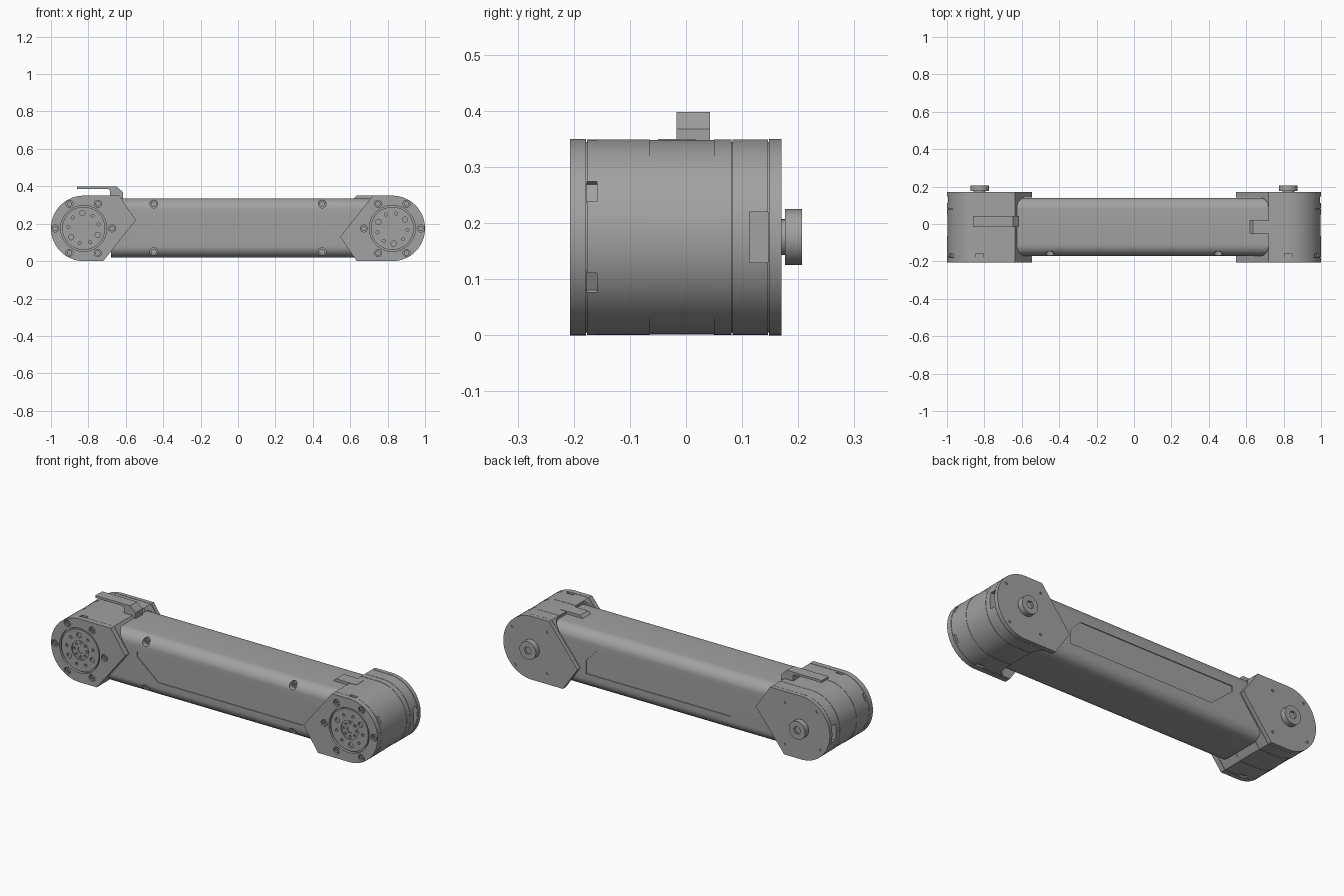
import bpy, bmesh
from math import pi, sin, cos, radians
from mathutils import Matrix, Vector

if "Cube" in bpy.data.objects:
    bpy.data.objects.remove(bpy.data.objects["Cube"])

grey = bpy.data.materials.new("mid_grey")
grey.use_nodes = True
grey.diffuse_color = (0.36, 0.36, 0.36, 1)
grey.node_tree.nodes["Principled BSDF"].inputs["Base Color"].default_value = (0.36, 0.36, 0.36, 1)

MID = 0.175          # height of the joint axes
R = 0.175            # joint radius
HUB = (-0.825, 0)    # joint centre in the local x, z plane
FRONT, BACK = -0.207, 0.17


def add_prism(bm, pts, axis, a, b):
    """Extrude a closed outline along an axis from a to b."""
    place = {"x": lambda p, t: (t, p[0], p[1]),
             "y": lambda p, t: (p[0], t, p[1]),
             "z": lambda p, t: (p[0], p[1], t)}[axis]
    low = [bm.verts.new(place(p, a)) for p in pts]
    high = [bm.verts.new(place(p, b)) for p in pts]
    n = len(pts)
    bm.faces.new(low)
    bm.faces.new(high)
    for i in range(n):
        bm.faces.new((low[i], low[(i + 1) % n], high[(i + 1) % n], high[i]))


def make(name, prisms, matrix=Matrix()):
    bm = bmesh.new()
    for p in prisms:
        add_prism(bm, *p)
    bmesh.ops.recalc_face_normals(bm, faces=bm.faces)
    bm.transform(matrix)
    mesh = bpy.data.meshes.new(name)
    bm.to_mesh(mesh)
    bm.free()
    mesh.materials.append(grey)
    ob = bpy.data.objects.new(name, mesh)
    bpy.context.collection.objects.link(ob)
    return ob


def cut(ob, prisms, matrix=Matrix()):
    """Subtract prisms from an object and bake the result."""
    tool = make("cutter", prisms, matrix)
    tool.hide_render = True
    mod = ob.modifiers.new("cut", "BOOLEAN")
    mod.object, mod.operation, mod.solver = tool, "DIFFERENCE", "EXACT"
    bpy.context.view_layer.update()
    graph = bpy.context.evaluated_depsgraph_get()
    baked = bpy.data.meshes.new_from_object(ob.evaluated_get(graph))
    ob.modifiers.clear()
    ob.data = baked
    bpy.data.objects.remove(tool)


def arc(c, r, a0, a1, n):
    return [(c[0] + r * cos(radians(a0 + (a1 - a0) * i / n)),
             c[1] + r * sin(radians(a0 + (a1 - a0) * i / n))) for i in range(n + 1)]


def disc(c, r, n=24, start=0):
    return arc(c, r, start, start + 360, n)[:-1]


def polar(r, deg):
    return (HUB[0] + r * cos(radians(deg)), HUB[1] + r * sin(radians(deg)))


def rect(x0, x1, y0, y1, r=0.0):
    if not r:
        return [(x0, y0), (x1, y0), (x1, y1), (x0, y1)]
    return (arc((x1 - r, y1 - r), r, 0, 90, 10) + arc((x0 + r, y1 - r), r, 90, 180, 10)
            + arc((x0 + r, y0 + r), r, 180, 270, 10) + arc((x1 - r, y0 + r), r, 270, 360, 10))


def housing_outline(d=0.0):
    """Round outer end running into a pointed inner end, shrunk by d."""
    return arc(HUB, R - d, 90, 270, 48) + [(-0.72, d - R), (-0.546 - d, 0.045), (-0.635, R - d)]


def joint(side, slot_x, matrix):
    slot = (rect(slot_x, 0.2, -0.172, 0.142, 0.05), "z", -0.3, 0.3)
    window = (rect(-1.1, -0.965, -0.045, 0.045), "y", 0.113, 0.146)
    bolts = [polar(0.152, a) for a in range(0, 360, 60)]

    # Stacked housing slices with thin grooves between them
    slices = [("front_plate", FRONT, -0.178, 0), ("housing_front", -0.176, -0.065, 0.0005),
              ("housing_band", -0.065, 0.05, 0.002), ("housing_back", 0.05, 0.081, 0.0005),
              ("window_ring", 0.083, 0.146, 0.0005), ("back_plate", 0.148, BACK, 0),
              ("housing_core", -0.19, 0.16, 0.005)]
    for name, a, b, d in slices:
        ob = make(f"{side}_{name}", [(housing_outline(d), "y", a, b)], matrix)
        cut(ob, [slot], matrix)
        if name in ("window_ring", "housing_core"):
            cut(ob, [window], matrix)
        if name == "front_plate":
            cut(ob, [(disc(b, 0.019), "y", -0.3, -0.192) for b in bolts]
                + [(disc(HUB, 0.123, 64), "y", -0.3, -0.19)], matrix)
        if name == "back_plate":
            cut(ob, [(disc(polar(0.15, a), 0.007, 12), "y", 0.165, 0.2)
                     for a in (50, 130, 217, 310)], matrix)
        if name in ("housing_front", "housing_core"):
            notches = []
            for a in (90, 152, 208, 270):
                t = Vector((-sin(radians(a)), cos(radians(a)))) * 0.02
                p, q = Vector(polar(R - 0.012, a)), Vector(polar(R + 0.03, a))
                notches.append(([p - t, p + t, q + t, q - t], "y", -0.1775, -0.159))
            cut(ob, notches, matrix)

    # Socket-head bolts around the rim
    heads = make(f"{side}_rim_bolts", [(disc(b, 0.014), "y", -0.203, -0.19) for b in bolts], matrix)
    cut(heads, [(disc(b, 0.007, 6), "y", -0.3, -0.196) for b in bolts], matrix)

    # Output hub with its hole pattern
    hub = make(f"{side}_output_hub", [(disc(HUB, 0.115, 64), "y", -0.203, -0.185)], matrix)
    holes = [(disc(polar(0.082, a), 0.014), "y", -0.3, -0.192) for a in (95, 215, 335)]
    holes += [(disc(polar(0.082, a + o), 0.008, 12), "y", -0.3, -0.192)
              for a in (95, 215, 335) for o in (40, 80)]
    cut(hub, holes + [(disc(HUB, 0.052, 48), "y", -0.3, -0.197)], matrix)
    cut(hub, [(disc(polar(0.038, a), 0.007, 12), "y", -0.3, -0.19) for a in range(0, 360, 45)]
        + [(disc(HUB, 0.018), "y", -0.3, -0.192)], matrix)

    # Rear knob with hex socket
    make(f"{side}_knob_neck", [(disc(HUB, 0.032, 32), "y", 0.16, 0.18)], matrix)
    knob = make(f"{side}_knob", [(disc(HUB, 0.05, 48), "y", 0.176, 0.207)], matrix)
    cut(knob, [(disc(HUB, 0.022, 6), "y", 0.195, 0.3)], matrix)


lift = Matrix.Translation((0, 0, MID))
joint("right", -0.625, lift)
joint("left", -0.718, lift @ Matrix.Rotation(pi, 4, "Y"))

# Link tube with shallow side panels and countersunk bolts
tube = make("link_tube", [(rect(-0.17, 0.14, 0.02, 0.335, 0.06), "x", -0.68, 0.78)])
panel = [(-0.5, 0.245), (0.45, 0.245), (0.515, 0.18), (0.515, 0.105), (-0.37, 0.105), (-0.5, 0.215)]
cut(tube, [(panel, "y", -0.3, -0.165), (panel, "y", 0.135, 0.3)])
tube_bolts = [(x, z) for x in (-0.45, 0.45) for z in (0.305, 0.05)]
cut(tube, [(disc(b, 0.021), "y", -0.3, -0.135) for b in tube_bolts])
screws = make("tube_bolts", [(disc(b, 0.015), "y", -0.15, -0.13) for b in tube_bolts])
cut(screws, [(disc(b, 0.008, 6), "y", -0.3, -0.142) for b in tube_bolts])

# Cable hook on the right end and flat tab on the left end
hook = [(-0.862, 0.385), (-0.862, 0.398), (-0.648, 0.398), (-0.615, 0.368),
        (-0.615, 0.325), (-0.685, 0.325), (-0.685, 0.376), (-0.694, 0.385)]
make("cable_hook", [(hook, "y", -0.017, 0.043)])
tab = [(0.615, 0.33), (0.635, 0.35), (0.76, 0.35), (0.76, 0.33)]
make("cable_tab", [(tab, "y", -0.05, 0.018)])

# Smooth curved walls, keep edges sharp
bpy.ops.object.select_all(action="DESELECT")
for ob in bpy.context.collection.objects:
    if ob.type == "MESH" and grey.name in ob.data.materials:
        ob.select_set(True)
        bpy.context.view_layer.objects.active = ob
bpy.ops.object.shade_smooth_by_angle(angle=radians(30))
